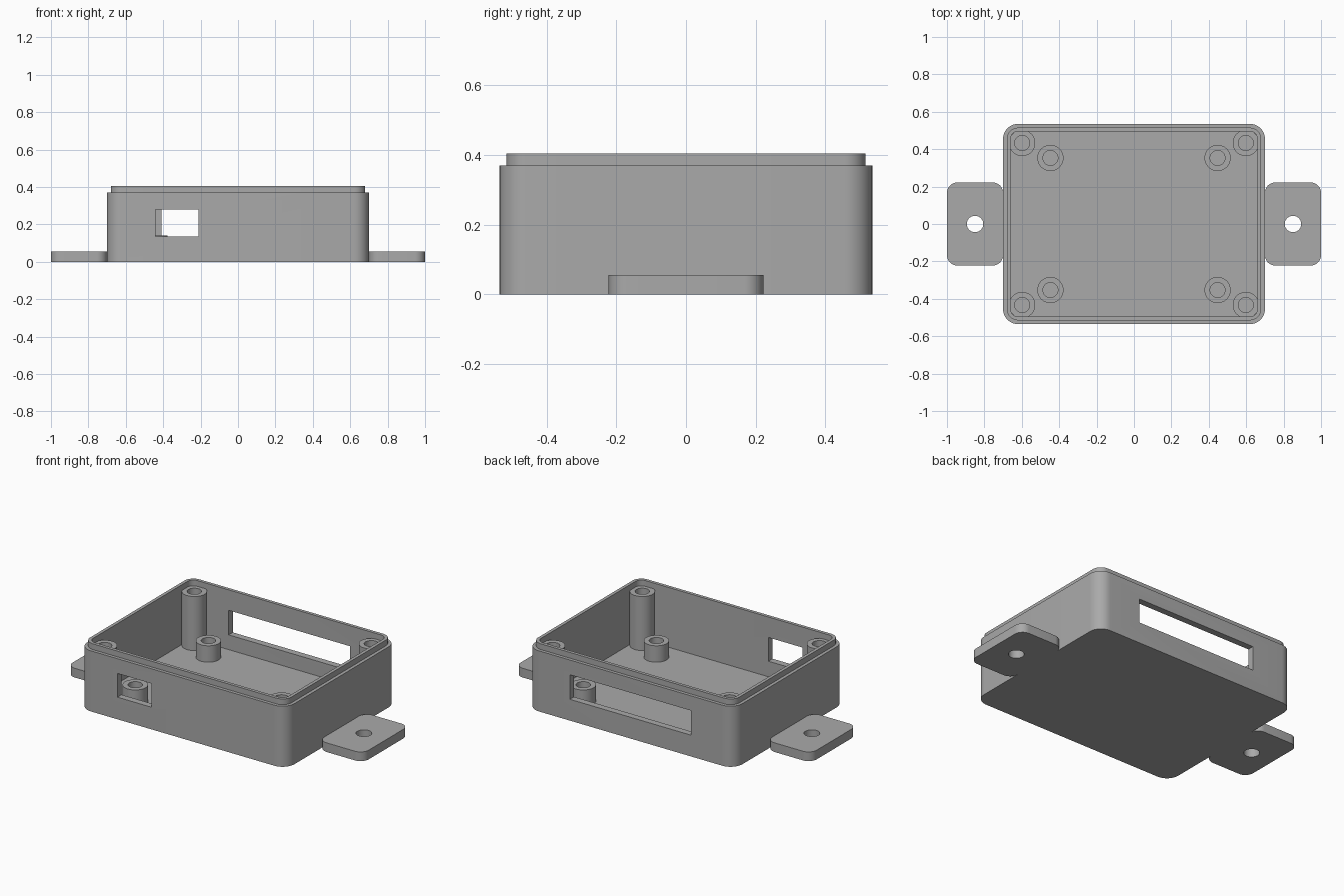
import bpy, bmesh, math

cube = bpy.data.objects.get("Cube")
if cube:
    bpy.data.objects.remove(cube, do_unlink=True)

grey = bpy.data.materials.new("plain_grey")
grey.use_nodes = True
colour = (0.4, 0.4, 0.4, 1)
grey.diffuse_color = colour
grey.node_tree.nodes["Principled BSDF"].inputs["Base Color"].default_value = colour


def make_object(name, bm):
    bmesh.ops.recalc_face_normals(bm, faces=bm.faces)
    mesh = bpy.data.meshes.new(name)
    bm.to_mesh(mesh)
    bm.free()
    mesh.materials.append(grey)
    obj = bpy.data.objects.new(name, mesh)
    bpy.context.collection.objects.link(obj)
    return obj


def select_only(obj):
    bpy.ops.object.select_all(action='DESELECT')
    bpy.context.view_layer.objects.active = obj
    obj.select_set(True)


def rounded_ring(bm, hx, hy, r, z, cx=0, steps=10):
    """Loop of vertices around a rounded rectangle."""
    ring = []
    for quarter, (sx, sy) in enumerate([(1, 1), (-1, 1), (-1, -1), (1, -1)]):
        for i in range(steps + 1):
            a = math.pi / 2 * (quarter + i / steps)
            ring.append(bm.verts.new((cx + sx * (hx - r) + r * math.cos(a),
                                      sy * (hy - r) + r * math.sin(a), z)))
    return ring


def circle_ring(bm, r, z, n=40):
    return [bm.verts.new((r * math.cos(math.tau * i / n),
                          r * math.sin(math.tau * i / n), z)) for i in range(n)]


def skin(bm, rings, closed=False):
    """Join successive rings; cap both ends unless the chain is closed."""
    pairs = list(zip(rings, rings[1:]))
    if closed:
        pairs.append((rings[-1], rings[0]))
    else:
        bm.faces.new(rings[0])
        bm.faces.new(rings[-1])
    for a, b in pairs:
        for i in range(len(a)):
            j = (i + 1) % len(a)
            bm.faces.new((a[i], a[j], b[j], b[i]))


def cut(obj, cutter):
    mod = obj.modifiers.new("opening", 'BOOLEAN')
    mod.operation = 'DIFFERENCE'
    mod.solver = 'EXACT'
    mod.object = cutter
    select_only(obj)
    bpy.ops.object.modifier_apply(modifier=mod.name)
    bpy.data.objects.remove(cutter, do_unlink=True)


def smooth(obj):
    select_only(obj)
    bpy.ops.object.shade_smooth_by_angle(angle=math.radians(30))


def box_cutter(x0, x1, y, z0, z1):
    bm = bmesh.new()
    bmesh.ops.create_cube(bm, size=1)
    for v in bm.verts:
        v.co = ((x0 + x1) / 2 + v.co.x * (x1 - x0), y + v.co.y * 0.2,
                (z0 + z1) / 2 + v.co.z * (z1 - z0))
    return make_object("window_cutter", bm)


# Enclosure shell with stepped lip and hollow interior
bm = bmesh.new()
skin(bm, [rounded_ring(bm, *section) for section in (
    (0.70, 0.535, 0.08, 0), (0.70, 0.535, 0.08, 0.37),
    (0.68, 0.515, 0.06, 0.37), (0.68, 0.515, 0.06, 0.405),
    (0.66, 0.495, 0.04, 0.405), (0.66, 0.495, 0.04, 0.04))])
shell = make_object("enclosure_shell", bm)
cut(shell, box_cutter(-0.44, -0.21, -0.52, 0.135, 0.28))
cut(shell, box_cutter(-0.41, 0.41, 0.52, 0.13, 0.28))
smooth(shell)


# Hollow screw posts in the corners and shorter board standoffs
def post(name, x, y, top):
    bm = bmesh.new()
    skin(bm, [circle_ring(bm, r, z) for r, z in (
        (0.07, 0.03), (0.07, top), (0.04, top), (0.04, 0.03))], closed=True)
    obj = make_object(name, bm)
    obj.location = (x, y, 0)
    smooth(obj)


for sx, side in ((1, "left"), (-1, "right")):
    for sy, end in ((-1, "front"), (1, "back")):
        post(f"corner_post_{end}_{side}", sx * 0.598, sy * 0.433, 0.37)
        post(f"board_standoff_{end}_{side}", sx * 0.447, sy * 0.353, 0.14)

    # Mounting tab with a screw hole
    bm = bmesh.new()
    skin(bm, [rounded_ring(bm, 0.15, 0.222, 0.055, z, sx * 0.85) for z in (0, 0.056)])
    tab = make_object(f"mounting_tab_{side}", bm)
    bm = bmesh.new()
    skin(bm, [circle_ring(bm, 0.044, z) for z in (-0.1, 0.2)])
    drill = make_object("drill_cutter", bm)
    drill.location.x = sx * 0.85
    bpy.context.view_layer.update()
    cut(tab, drill)
    smooth(tab)
